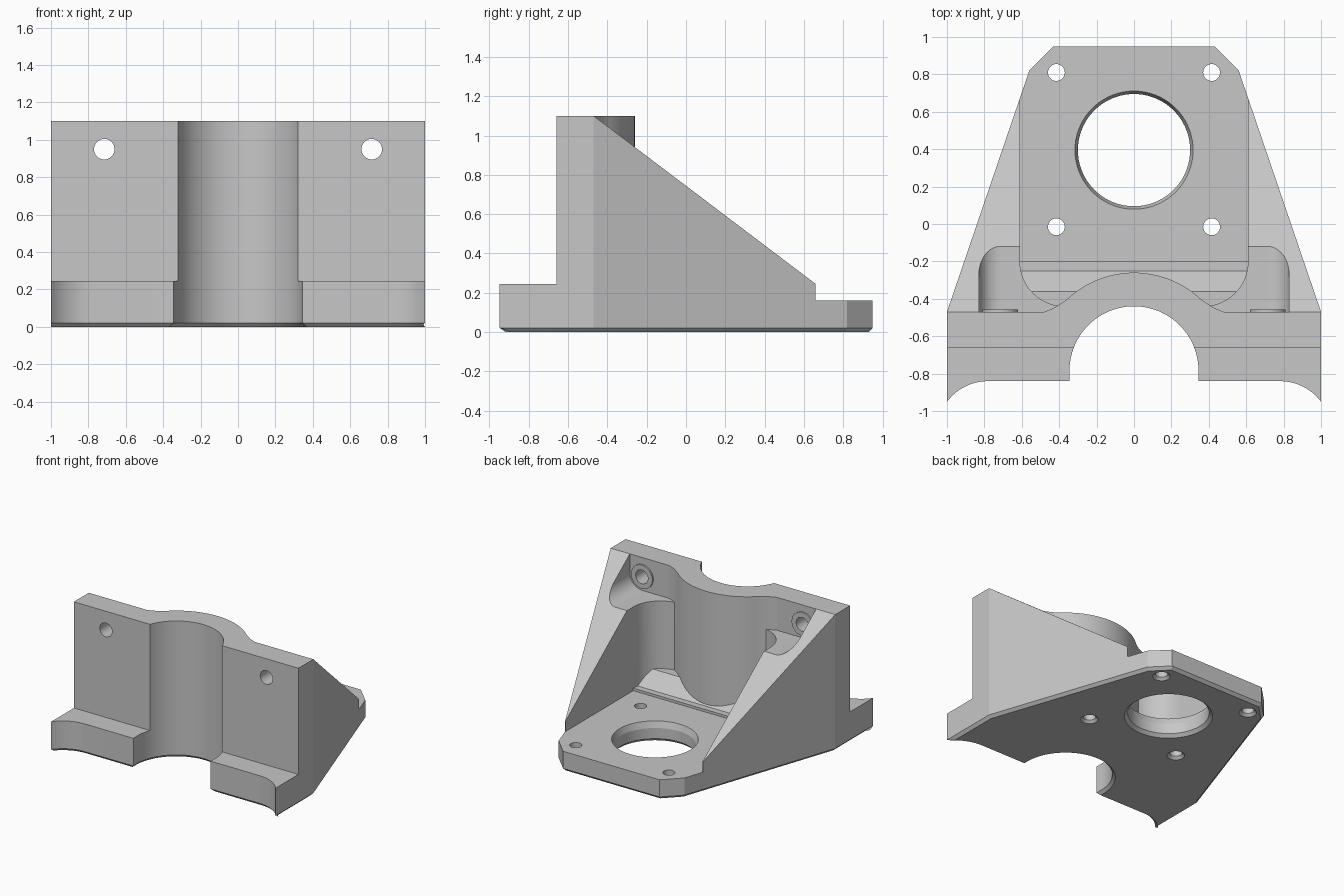
import bpy, bmesh
from math import sin, cos, radians
from mathutils import Vector

cube = bpy.data.objects.get("Cube")
if cube:
    bpy.data.objects.remove(cube)

grey = bpy.data.materials.new("light grey")
grey.use_nodes = True
grey.diffuse_color = (0.57, 0.57, 0.57, 1)
grey.node_tree.nodes["Principled BSDF"].inputs["Base Color"].default_value = (0.57, 0.57, 0.57, 1)


def arc(cx, cy, r, a0, a1, n):
    steps = [radians(a0 + (a1 - a0) * i / n) for i in range(n + 1)]
    return [(cx + r * cos(a), cy + r * sin(a)) for a in steps]


def circle(cx, cy, r, n=48):
    return arc(cx, cy, r, 0, 360, n)[:-1]


def mirrored(half):
    return half + [(-x, y) for x, y in reversed(half) if abs(x) > 1e-5]


def offset(pts, d):
    """Grow a counter-clockwise outline by d with mitred corners."""
    out = []
    for i, p in enumerate(pts):
        p = Vector(p)
        e1 = (p - Vector(pts[i - 1])).normalized()
        e2 = (Vector(pts[(i + 1) % len(pts)]) - p).normalized()
        n1, n2 = Vector((e1.y, -e1.x)), Vector((e2.y, -e2.x))
        out.append(p + (n1 + n2) * (d / (1 + n1.dot(n2))))
    return out


def loft(name, pts, layers, axis="z"):
    """Stack an outline through (level, growth) layers along an axis."""
    place = {"z": lambda a, b, c: (a, b, c),
             "x": lambda a, b, c: (c, a, b),
             "y": lambda a, b, c: (a, c, b)}[axis]
    bm = bmesh.new()
    rings = [[bm.verts.new(place(p[0], p[1], c)) for p in offset(pts, d)] for c, d in layers]
    bm.faces.new(rings[0])
    bm.faces.new(rings[-1])
    for low, high in zip(rings, rings[1:]):
        for i in range(len(pts)):
            j = (i + 1) % len(pts)
            bm.faces.new((low[i], low[j], high[j], high[i]))
    bmesh.ops.recalc_face_normals(bm, faces=bm.faces)
    mesh = bpy.data.meshes.new(name)
    bm.to_mesh(mesh)
    bm.free()
    mesh.materials.append(grey)
    ob = bpy.data.objects.new(name, mesh)
    bpy.context.collection.objects.link(ob)
    return ob


def combine(target, tool, operation):
    tool.hide_render = True
    mod = target.modifiers.new("combine", "BOOLEAN")
    mod.operation, mod.solver, mod.object = operation, "EXACT", tool
    bpy.context.view_layer.objects.active = target
    bpy.ops.object.modifier_apply(modifier=mod.name)
    bpy.data.objects.remove(tool)


# Body: chamfered plan outline, clipped by the side profile
plan = mirrored(arc(0.78, -1.115, 0.275, 90, 36.87, 10)
                + [(1, -0.47), (0.56, 0.82), (0.43, 0.95)])
bracket = loft("mounting_bracket", plan, [(0, -0.022), (0.022, 0), (1.3, 0)])
side = [(-1.2, -0.2), (1.2, -0.2), (1.2, 0.16), (0.66, 0.16), (0.66, 0.245),
        (-0.47, 1.1), (-0.66, 1.1), (-0.66, 0.245), (-1.2, 0.245)]
combine(bracket, loft("side_profile", side, [(-1.3, 0), (1.3, 0)], "x"), "INTERSECT")

# Open pocket between the gussets, with rounded inner corners
pocket = mirrored(arc(0.37, -0.2, 0.24, -90, 0, 12) + [(0.61, 1.2)])
combine(bracket, loft("pocket", pocket, [(0.16, 0), (1.4, 0)]), "DIFFERENCE")

# Step and ramp at the foot of the upright wall
ramp = [(-0.55, 0.1), (-0.2, 0.1), (-0.2, 0.18), (-0.25, 0.18), (-0.36, 0.29), (-0.55, 0.29)]
combine(bracket, loft("ramp", ramp, [(-0.65, 0), (0.65, 0)], "x"), "UNION")

# Screw head slots with a slightly raised seat on each side
for s in (1, -1):
    slot = ([(0.4, 0.835)] + arc(0.715, 0.95, 0.115, -90, 0, 12) + [(0.83, 1.3), (0.4, 1.3)])
    if s < 0:
        slot = [(-x, z) for x, z in reversed(slot)]
    combine(bracket, loft("slot", slot, [(-0.47, 0), (0.05, 0)], "y"), "DIFFERENCE")
    seat = circle(s * 0.715, 0.95, 0.095)
    combine(bracket, loft("seat", seat, [(-0.5, 0), (-0.458, 0)], "y"), "UNION")

# Half-round boss blended into the wall
boss = mirrored([(0.48, -0.6), (0.48, -0.47), (0.42, -0.445)]
                + arc(0, -0.78, 0.52, 46.5, 90, 16))
combine(bracket, loft("boss", boss, [(0.1, 0), (1.1, 0)]), "UNION")

# Vertical bore, open to the front
bore = mirrored([(0.345, -1.3)] + arc(0, -0.785, 0.345, 0, 90, 24))
combine(bracket, loft("bore", bore, [(-0.02, 0.042), (0.022, 0), (1.4, 0)]), "DIFFERENCE")

# Large opening in the base, chamfered at both ends
opening = circle(0, 0.395, 0.3, 72)
combine(bracket, loft("opening", opening, [(-0.02, 0.045), (0.025, 0), (0.11, 0),
                                           (0.16, 0.016), (0.4, 0.016)]), "DIFFERENCE")

# Base bolt holes and wall screw holes
for s in (1, -1):
    for y in (0.81, -0.015):
        bolt = circle(s * 0.415, y, 0.045, 32)
        combine(bracket, loft("bolt_hole", bolt, [(-0.02, 0.04), (0.02, 0), (0.4, 0)]),
                "DIFFERENCE")
    screw = circle(s * 0.715, 0.95, 0.055, 32)
    combine(bracket, loft("screw_hole", screw, [(-0.8, 0), (-0.3, 0)], "y"), "DIFFERENCE")

# Smooth the round surfaces, keep the edges crisp
bpy.ops.object.select_all(action="DESELECT")
bracket.select_set(True)
bpy.context.view_layer.objects.active = bracket
bpy.ops.object.shade_smooth_by_angle(angle=radians(15))
